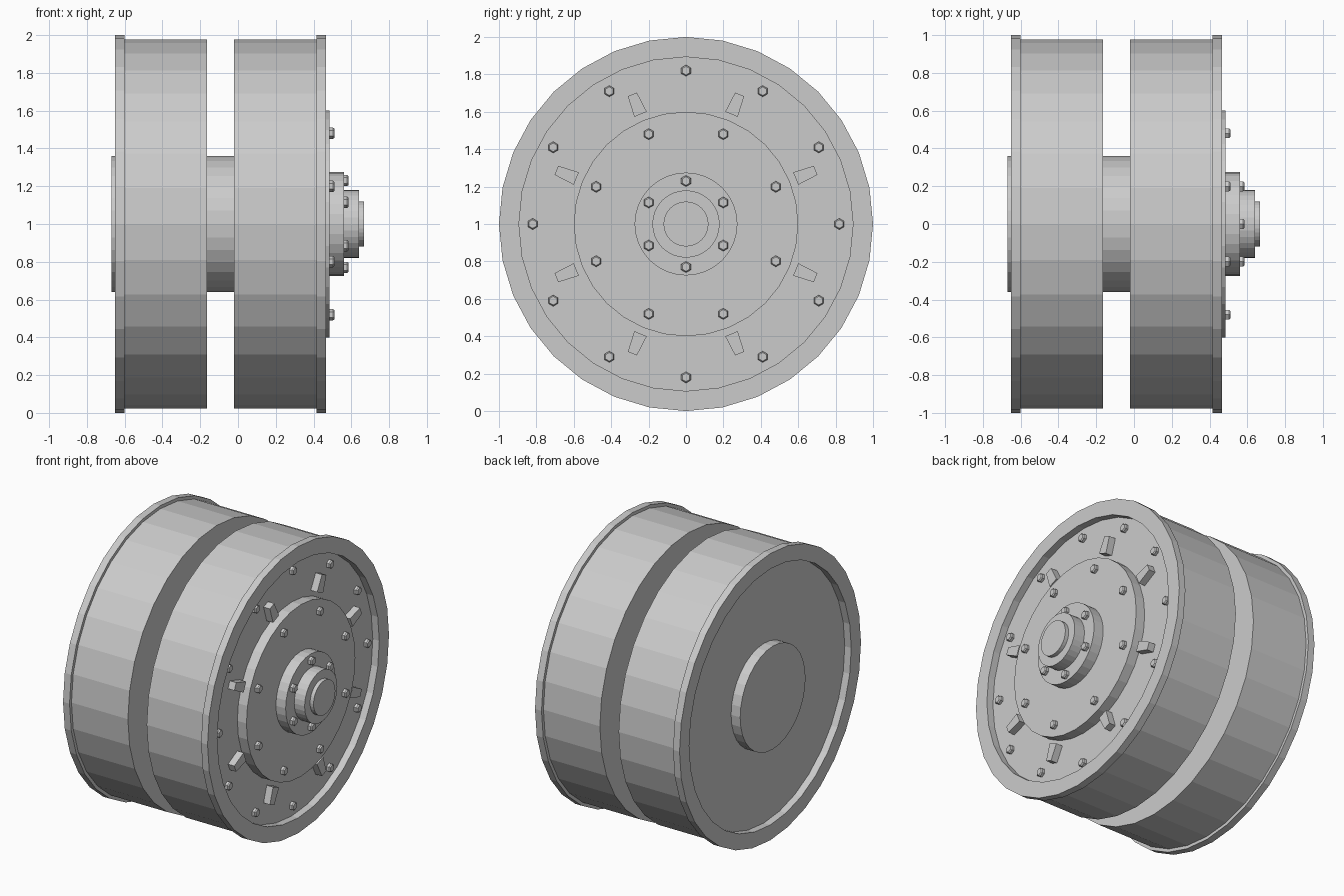
import bpy, bmesh
from math import sin, cos, pi, radians

if "Cube" in bpy.data.objects:
    bpy.data.objects.remove(bpy.data.objects["Cube"])

SIDES = 32
HUB_Z = 1.0


def make_object(name, bm):
    bmesh.ops.remove_doubles(bm, verts=bm.verts, dist=1e-5)
    bmesh.ops.recalc_face_normals(bm, faces=bm.faces)
    mesh = bpy.data.meshes.new(name)
    bm.to_mesh(mesh)
    bm.free()
    ob = bpy.data.objects.new(name, mesh)
    ob.location.z = HUB_Z
    bpy.context.collection.objects.link(ob)
    return ob


def add_rings(bm, profile, sides, y=0.0, z=0.0):
    """Closed solid round the x axis from (x, radius) points, capped at both ends."""
    rings = []
    for x, r in profile:
        rings.append([bm.verts.new((x, y + r * sin(2 * pi * i / sides),
                                    z + r * cos(2 * pi * i / sides)))
                      for i in range(sides)])
    for a, b in zip(rings, rings[1:]):
        for i in range(sides):
            j = (i + 1) % sides
            bm.faces.new((a[i], a[j], b[j], b[i]))
    bm.faces.new(rings[0])
    bm.faces.new(rings[-1])


def lathe(name, profile):
    bm = bmesh.new()
    add_rings(bm, profile, SIDES)
    return make_object(name, bm)


def bolt_circle(name, x, radius, count, start):
    """Ring of chamfered hex bolt heads."""
    bm = bmesh.new()
    for k in range(count):
        a = radians(start) + 2 * pi * k / count
        add_rings(bm, [(x - 0.005, 0.03), (x + 0.018, 0.03), (x + 0.026, 0.023)],
                  6, radius * cos(a), radius * sin(a))
    return make_object(name, bm)


# Two drums with raised outer flanges, mirrored about the gap
MID = -0.0925
for name, s in (("right_wheel", 1), ("left_wheel", -1)):
    prof = [(0.0725, 0.978), (0.5075, 0.978), (0.5075, 1.0),
            (0.5575, 1.0), (0.5575, 0.893), (0.5075, 0.893)]
    lathe(name, [(MID + s * x, r) for x, r in prof])

# Axle through both wheels
lathe("axle", [(-0.67, 0.36), (0.484, 0.36)])

# Outer plate and stepped hub cap
lathe("hub_plate", [(0.41, 0.6), (0.485, 0.6)])
lathe("hub_cap", [(0.48, 0.275), (0.56, 0.275), (0.56, 0.18),
                  (0.64, 0.18), (0.64, 0.12), (0.667, 0.12)])

# Bolt circles
bolt_circle("rim_bolts", 0.415, 0.82, 12, 0)
bolt_circle("plate_bolts", 0.485, 0.52, 8, 22.5)
bolt_circle("hub_bolts", 0.56, 0.23, 6, 30)

# Tapered lugs between the plate and the rim bolts
bm = bmesh.new()
for k in range(8):
    a = radians(22.5 + 45 * k)
    ends = []
    for x in (0.41, 0.464):
        ends.append([bm.verts.new((x, r * cos(a) - t * sin(a), r * sin(a) + t * cos(a)))
                     for r, t in ((0.635, -0.036), (0.75, -0.026), (0.75, 0.026), (0.635, 0.036))])
    lo, hi = ends
    bm.faces.new(lo)
    bm.faces.new(hi)
    for i in range(4):
        j = (i + 1) % 4
        bm.faces.new((lo[i], lo[j], hi[j], hi[i]))
make_object("lugs", bm)
